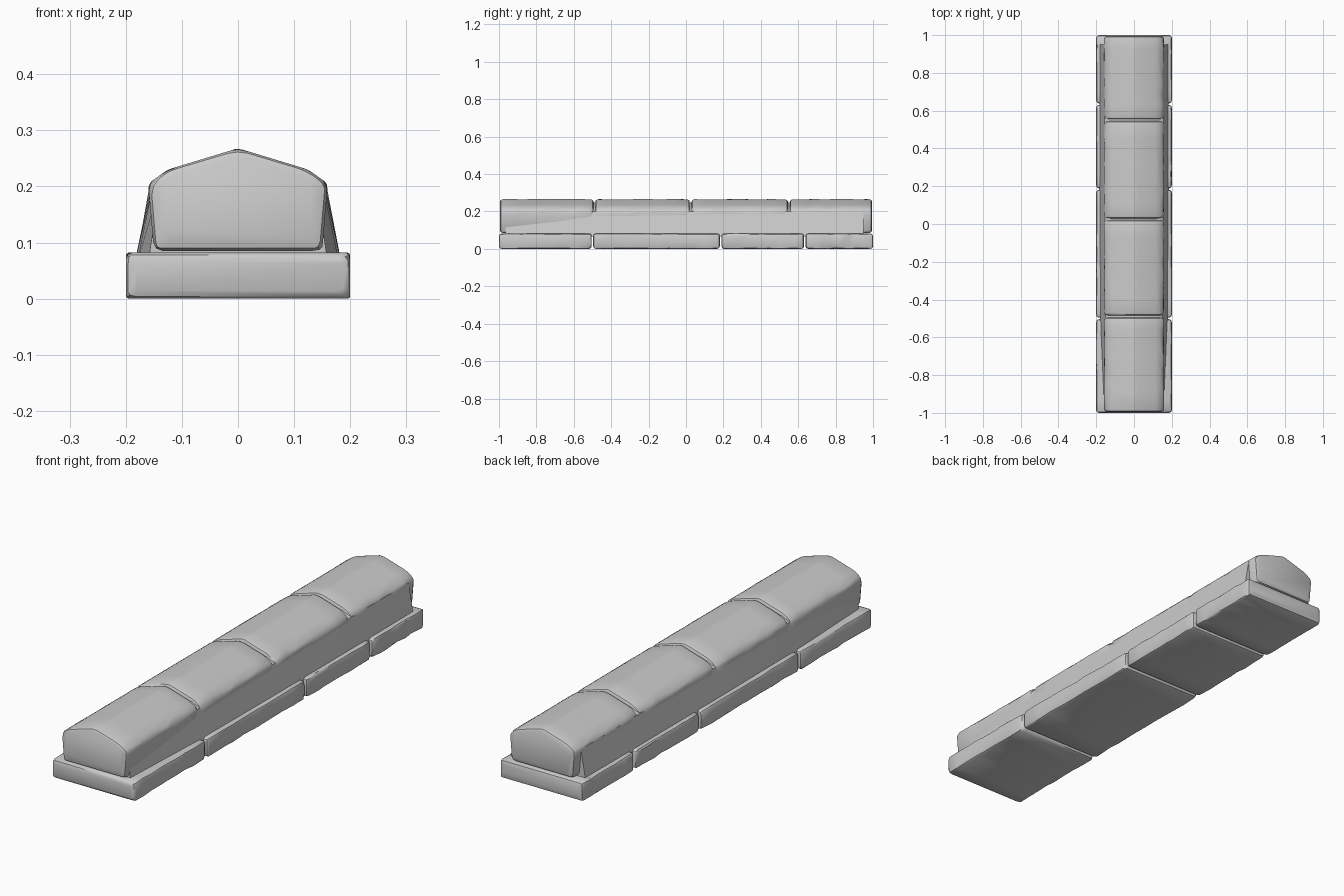
import bpy, bmesh, random
from mathutils import Vector

if "Cube" in bpy.data.objects:
    bpy.data.objects.remove(bpy.data.objects["Cube"])

random.seed(7)


def chamfered(profile, lo, hi, inset):
    """Cross-section with every corner worn away by a random amount."""
    pts = [Vector(p) for p in profile]
    mid = sum(pts, Vector((0, 0))) / len(pts)
    half_x = max(abs(p.x - mid.x) for p in pts)
    half_z = max(abs(p.y - mid.y) for p in pts)
    pts = [Vector((mid.x + (p.x - mid.x) * (1 - inset / half_x),
                   mid.y + (p.y - mid.y) * (1 - inset / half_z))) for p in pts]
    out = []
    for i, p in enumerate(pts):
        a, b = pts[i - 1] - p, pts[(i + 1) % len(pts)] - p
        r1, r2 = random.uniform(lo, hi), random.uniform(lo, hi)
        p1 = p + a.normalized() * min(r1, a.length * .45)
        p2 = p + b.normalized() * min(r2, b.length * .45)
        out += [p1, (p1 + p2) / 2 * .6 + p * .4, p2]
    return out


def stone(name, profile, y0, y1, lo=.004, hi=.018, end=.014, rings=8):
    """Loft a weathered block along y, with rounded-off ends."""
    step = (y1 - y0 - 2 * end) / (rings - 1)
    stations = [(y0, end), (y0 + end * .3, end * .3)]
    for i in range(rings):
        jitter = random.uniform(-.3, .3) * step if 0 < i < rings - 1 else 0
        stations.append((y0 + end + i * step + jitter, 0))
    stations += [(y1 - end * .3, end * .3), (y1, end)]
    bm = bmesh.new()
    loops = []
    for y, inset in stations:
        loops.append([bm.verts.new((p.x, y, p.y))
                      for p in chamfered(profile, lo, hi, inset)])
    n = len(loops[0])
    for a, b in zip(loops, loops[1:]):
        for i in range(n):
            bm.faces.new((a[i], a[(i + 1) % n], b[(i + 1) % n], b[i]))
    bm.faces.new(loops[0][::-1])
    bm.faces.new(loops[-1])
    finish(name, bm)


def finish(name, bm):
    bmesh.ops.recalc_face_normals(bm, faces=bm.faces)
    me = bpy.data.meshes.new(name)
    bm.to_mesh(me)
    bm.free()
    ob = bpy.data.objects.new(name, me)
    bpy.context.collection.objects.link(ob)
    bpy.ops.object.select_all(action='DESELECT')
    ob.select_set(True)
    bpy.context.view_layer.objects.active = ob
    bpy.ops.object.shade_smooth_by_angle(angle=.6)


# Base slabs
slab = [(-.2, 0), (.2, 0), (.2, .082), (-.2, .082)]
cuts = [-1, -.5, .185, .635, 1]
for i, (a, b) in enumerate(zip(cuts, cuts[1:])):
    stone(f"base_slab_{i + 1}", slab, a + (.004 if i else 0),
          b - (.004 if i < 3 else 0), rings=9)

# Capping stones with a ridged top
cap = [(-.15, .085), (.15, .085), (.16, .205), (.125, .23), (0, .268),
       (-.125, .23), (-.16, .205)]
cuts = [-.995, -.49, .025, .55, .995]
for i, (a, b) in enumerate(zip(cuts, cuts[1:])):
    stone(f"cap_stone_{i + 1}", cap, a + (.005 if i else 0),
          b - (.005 if i < 3 else 0), lo=.006, hi=.024, end=.016)

# Sloping mortar core between the slabs and the caps
bm = bmesh.new()
loops = []
for y, w, t in [(-.965, .16, .14), (-.5, .18, .152), (0, .184, .154),
                (.6, .184, .156), (.95, .182, .158)]:
    section = [(-w, .065), (w, .065), (t, .2), (.12, .218), (0, .248),
               (-.12, .218), (-t, .2)]
    loops.append([bm.verts.new((x, y, z)) for x, z in section])
for a, b in zip(loops, loops[1:]):
    for i in range(7):
        j = (i + 1) % 7
        bm.faces.new((a[i], a[j], b[j], b[i]))
bm.faces.new(loops[0][::-1])
bm.faces.new(loops[-1])
finish("mortar_core", bm)
